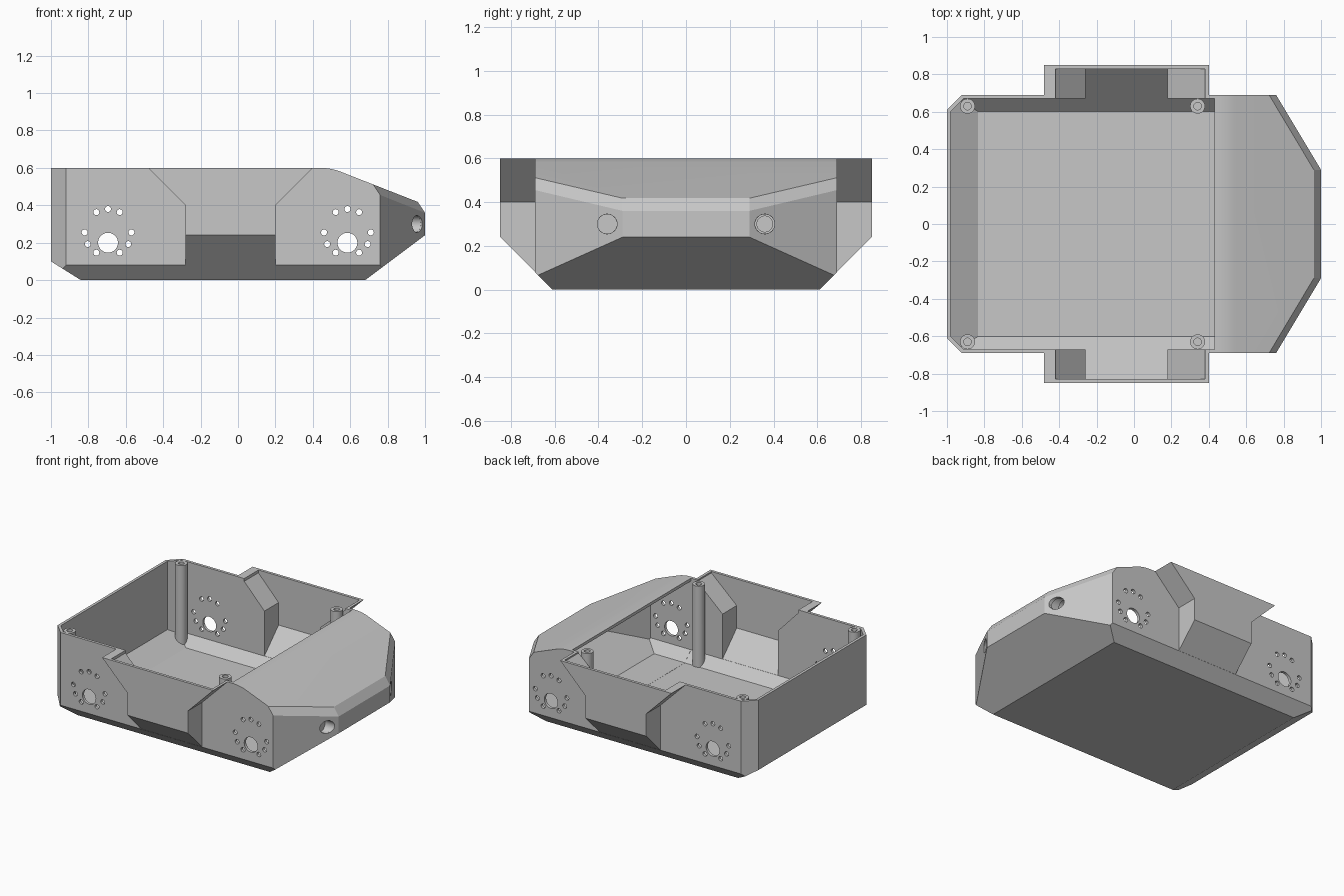
import bpy, bmesh, math
from mathutils import Vector, Matrix

if "Cube" in bpy.data.objects:
    bpy.data.objects.remove(bpy.data.objects["Cube"], do_unlink=True)

COLOUR = (0.57, 0.57, 0.57, 1)
grey = bpy.data.materials.new("matte grey")
grey.use_nodes = True
grey.diffuse_color = COLOUR
grey.node_tree.nodes["Principled BSDF"].inputs["Base Color"].default_value = COLOUR
WALL = 0.02


def finish(bm, name):
    bmesh.ops.recalc_face_normals(bm, faces=bm.faces)
    mesh = bpy.data.meshes.new(name)
    bm.to_mesh(mesh)
    bm.free()
    mesh.materials.append(grey)
    ob = bpy.data.objects.new(name, mesh)
    bpy.context.collection.objects.link(ob)
    return ob


def carve(bm, planes, inset=0.0):
    """Keep what lies behind every (point, normal) plane."""
    for point, normal in planes:
        n = Vector(normal).normalized()
        bmesh.ops.bisect_plane(bm, geom=bm.verts[:] + bm.edges[:] + bm.faces[:],
                               plane_co=Vector(point) - n * inset, plane_no=n, clear_outer=True)
        bmesh.ops.holes_fill(bm, edges=[e for e in bm.edges if e.is_boundary], sides=0)


def solid(name, planes, inset=0.0):
    bm = bmesh.new()
    bmesh.ops.create_cube(bm, size=2.4)
    carve(bm, planes, inset)
    return finish(bm, name)


def rod(bm, start, end, radius, segments=32):
    a, b = Vector(start), Vector(end)
    turn = (b - a).to_track_quat('Z', 'Y').to_matrix().to_4x4()
    bmesh.ops.create_cone(bm, cap_ends=True, segments=segments, radius1=radius, radius2=radius,
                          depth=(b - a).length, matrix=Matrix.Translation((a + b) / 2) @ turn)


def rod_object(name, *args):
    bm = bmesh.new()
    rod(bm, *args)
    return finish(bm, name)


def boolean(target, tool, operation='DIFFERENCE'):
    mod = target.modifiers.new("bool", 'BOOLEAN')
    mod.object, mod.operation, mod.solver = tool, operation, 'EXACT'
    bpy.context.view_layer.objects.active = target
    bpy.ops.object.modifier_apply(modifier=mod.name)
    bpy.data.objects.remove(tool, do_unlink=True)


def pod(name, profile, side, y_in, y_out, inset):
    """Side bulge: an xz profile pushed outwards, with a sloped underside."""
    bm = bmesh.new()
    face = bm.faces.new([bm.verts.new((x, side * y_in, z)) for x, z in profile])
    ext = bmesh.ops.extrude_face_region(bm, geom=[face])
    moved = [v for v in ext["geom"] if isinstance(v, bmesh.types.BMVert)]
    bmesh.ops.translate(bm, verts=moved, vec=(0, side * (y_out - y_in), 0))
    if face.is_valid and len(face.edges) and any(e.is_boundary for e in bm.edges):
        bmesh.ops.holes_fill(bm, edges=bm.edges[:], sides=0)
    carve(bm, [((0, side * 0.85, 0.241), (0, side, -1))], inset)
    return finish(bm, name)


# Planes of the tub, the nose and the rounded deck
low = [((0, 0, 0), (0, 0, -1)), ((-1, 0, 0), (-1, 0, 0)), ((1, 0, 0), (1, 0, 0)),
       ((-0.84, 0, 0), (-0.1, 0, -0.16)), ((0.68, 0, 0), (0.24, 0, -0.32))]
deck = [((0.96, 0, 0.42), (0.06, 0, 0.04))]
for s in (1, -1):
    low += [((0, s * 0.69, 0), (0, s, 0)), ((0, s * 0.61, 0), (0, s, -1)),
            ((-1, s * 0.61, 0), (-1, s, 0)), ((1, s * 0.29, 0), (0.4, s * 0.24, 0))]
    deck.append(((0.96, s * 0.29, 0.42), (0.024, s * 0.0106, 0.016)))
for i in range(1, 7):
    a = math.radians(21.4) * i / 6
    n = Vector((math.sin(a), 0, math.cos(a)))
    deck.append((Vector((0.44, 0, 0.3)) + n * 0.3, n))

# Outer shell with side bulges, left tall and trimmed flat at the rim later
shell = solid("chassis_shell", low + deck)
outer = [(-0.28, -0.1), (0.2, -0.1), (0.2, 0.4), (0.4, 0.6), (0.4, 0.63),
         (-0.48, 0.63), (-0.48, 0.6), (-0.28, 0.4)]
inner = [(-0.26, -0.1), (0.18, -0.1), (0.18, 0.41), (0.38, 0.59), (0.38, 0.8),
         (-0.42, 0.8), (-0.42, 0.58), (-0.26, 0.41)]
for s in (1, -1):
    boolean(shell, pod("pod", outer, s, 0.645, 0.85, 0), 'UNION')

# Flat rim, open top, hollow nose and hollow bulges
boolean(shell, solid("rim_trim", [((0, 0, 0.6), (0, 0, -1))]))
boolean(shell, solid("opening", low + [((0.45, 0, 0), (1, 0, 0))], WALL))
roof = [((0, 0, 0.6), (0, 0, 1)), ((0.3, 0, 0), (-1, 0, 0))]
boolean(shell, solid("nose_cavity", low + deck + roof, WALL + 0.001))
for s in (1, -1):
    boolean(shell, pod("pod_cavity", inner, s, 0.635, 0.83, WALL))

# Motor shaft holes, screw holes and nose sensor holes
bm = bmesh.new()
for x in (-0.695, 0.585):
    rod(bm, (x, -1, 0.2), (x, 1, 0.2), 0.053)
    for k in (0, 2, 3, 4, 6, 7, 8, 10, 11):
        a = k * math.pi / 6
        px, pz = x + 0.125 * math.cos(a), 0.255 + 0.125 * math.sin(a)
        rod(bm, (px, -1, pz), (px, 1, pz), 0.016, 20)
for s in (1, -1):
    rod(bm, (0.8, s * 0.36, 0.3), (1.1, s * 0.36, 0.3), 0.045)
boolean(shell, finish(bm, "hole_cutters"))
parts = [shell]

for s, side in ((1, "left"), (-1, "right")):
    # Stepped sensor sleeve behind each nose hole
    y = s * 0.36
    bm = bmesh.new()
    rod(bm, (0.86, y, 0.3), (1.1, y, 0.3), 0.056)
    carve(bm, low, 0.006)
    sleeve = finish(bm, side + "_sensor_sleeve")
    boolean(sleeve, rod_object("bore", (0.8, y, 0.3), (1.2, y, 0.3), 0.036))
    boolean(sleeve, rod_object("counterbore", (0.91, y, 0.3), (1.2, y, 0.3), 0.0445))
    parts.append(sleeve)
    # Lid screw posts
    y = s * 0.63
    for x, end in ((-0.89, "rear"), (0.34, "middle")):
        bm = bmesh.new()
        rod(bm, (x, y, -0.1), (x, y, 0.6), 0.04)
        carve(bm, low, 0.008)
        post = finish(bm, f"{side}_{end}_screw_post")
        boolean(post, rod_object("bore", (x, y, 0.4), (x, y, 0.7), 0.02, 24))
        parts.append(post)

# Smooth round surfaces, keep the folds sharp
bpy.ops.object.select_all(action='DESELECT')
for ob in parts:
    ob.select_set(True)
bpy.context.view_layer.objects.active = shell
bpy.ops.object.shade_smooth_by_angle(angle=math.radians(19))
